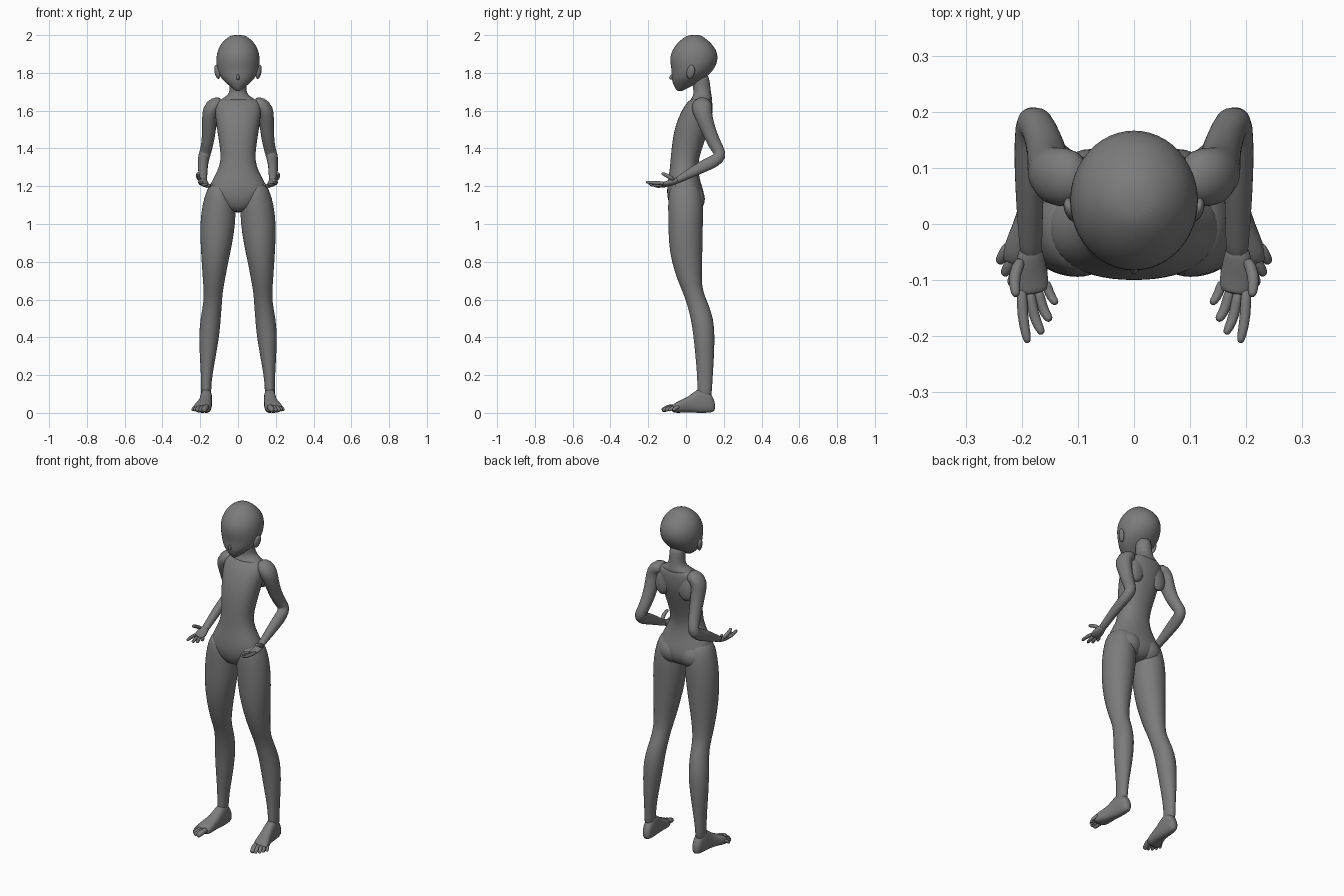
import bpy, bmesh, math
from mathutils import Vector, Matrix

# One dark grey finish for the whole figure
grey = bpy.data.materials.new("dark_grey")
grey.diffuse_color = (0.2, 0.2, 0.2, 1)


def finish(name, bm, mirror=False, subdiv=1):
    bmesh.ops.recalc_face_normals(bm, faces=bm.faces)
    me = bpy.data.meshes.new(name)
    bm.to_mesh(me)
    bm.free()
    me.materials.append(grey)
    for p in me.polygons:
        p.use_smooth = True
    ob = bpy.data.objects.new(name, me)
    bpy.context.collection.objects.link(ob)
    if mirror:
        ob.modifiers.new("mirror", 'MIRROR').use_mirror_merge = False
    if subdiv:
        ob.modifiers.new("smooth", 'SUBSURF').levels = subdiv
        ob.modifiers["smooth"].render_levels = subdiv
    return ob


def loft(name, rings, mirror=False, n=20, p=2.0):
    """Skin a list of (centre, half-axis u, half-axis v) rings."""
    bm = bmesh.new()
    rows = []
    for c, u, v in rings:
        row = []
        for i in range(n):
            a = 2 * math.pi * i / n
            x, y = [math.copysign(abs(t) ** (2 / p), t) for t in (math.cos(a), math.sin(a))]
            row.append(bm.verts.new(Vector(c) + Vector(u) * x + Vector(v) * y))
        rows.append(row)
    for a, b in zip(rows, rows[1:]):
        for i in range(n):
            j = (i + 1) % n
            bm.faces.new((a[i], a[j], b[j], b[i]))
    bm.faces.new(rows[0])
    bm.faces.new(rows[-1])
    return finish(name, bm, mirror)


def level(z, y0, y1, rx, cx=0.0):
    """Horizontal ring from its depth range and half width."""
    return ((cx, (y0 + y1) / 2, z), (rx, 0, 0), (0, (y1 - y0) / 2, 0))


def tube(name, pts, start_u, n=12):
    """Mirrored limb along a path of (x, y, z, radius u, radius v)."""
    cs = [Vector(q[:3]) for q in pts]
    u = Vector(start_u)
    rings = []
    for i, q in enumerate(pts):
        t = (cs[min(i + 1, len(cs) - 1)] - cs[max(i - 1, 0)]).normalized()
        u = (u - t * u.dot(t)).normalized()
        rings.append((cs[i], u * q[3], t.cross(u) * q[4]))
    return loft(name, rings, True, n)


def ellipsoid(name, c, r, rot=(0, 0, 0), mirror=True):
    bm = bmesh.new()
    m = Matrix.Translation(c)
    for ang, ax in zip(rot, 'XYZ'):
        m = m @ Matrix.Rotation(ang, 4, ax)
    bmesh.ops.create_uvsphere(bm, u_segments=20, v_segments=12, radius=1,
                              matrix=m @ Matrix.Diagonal((*r, 1)))
    return finish(name, bm, mirror, 0)


# Head: skull tapering to a small pointed chin
loft("head", [level(*r) for r in (
    (2.002, .015, .075, .03), (1.985, -.015, .1, .06), (1.96, -.045, .132, .086),
    (1.925, -.072, .16, .107), (1.885, -.086, .171, .116), (1.845, -.083, .163, .115),
    (1.81, -.076, .142, .109), (1.78, -.077, .112, .095), (1.755, -.074, .075, .074),
    (1.735, -.066, .045, .05), (1.715, -.055, .0, .026), (1.703, -.045, -.02, .01))], n=24)
loft("nose", [((0, -.066, 1.80), (.004, 0, 0), (0, .006, 0)),
              ((0, -.079, 1.775), (.01, 0, 0), (0, .018, 0)),
              ((0, -.07, 1.762), (.01, 0, 0), (0, .012, 0))], n=8)
ellipsoid("ear", (.11, .025, 1.805), (.013, .022, .038), (-.2, .2, -.3))

# Neck flaring into the collar
loft("neck", [level(*r) for r in (
    (1.80, .035, .115, .042), (1.76, .033, .126, .044), (1.72, .037, .13, .044),
    (1.69, .04, .134, .048), (1.672, .033, .137, .068), (1.658, .022, .14, .1),
    (1.63, .02, .13, .1))])

# Torso from collar to crotch
loft("torso", [level(*r) for r in (
    (1.667, .035, .132, .085), (1.65, .01, .14, .118), (1.61, -.018, .142, .125),
    (1.56, -.042, .138, .119), (1.5, -.062, .121, .111), (1.42, -.075, .092, .098),
    (1.34, -.082, .066, .089), (1.28, -.087, .064, .108), (1.22, -.098, .078, .144),
    (1.17, -.102, .095, .162), (1.13, -.097, .1, .145), (1.09, -.082, .088, .095),
    (1.06, -.055, .055, .035))], n=28, p=2.2)
ellipsoid("buttock", (.066, .02, 1.132), (.082, .08, .078))
ellipsoid("shoulder_blade", (.07, .103, 1.575), (.055, .03, .085), (.1, -.2, 0))

# Legs from hip to ankle
loft("leg", [level(*r) for r in (
    (1.22, -.07, .055, .045, .1), (1.17, -.093, .08, .073, .097), (1.1, -.096, .092, .09, .1),
    (1.0, -.094, .09, .094, .108), (.9, -.092, .088, .085, .114), (.8, -.077, .086, .071, .122),
    (.7, -.044, .083, .058, .128), (.64, -.018, .09, .05, .131), (.58, .005, .118, .049, .134),
    (.5, .025, .145, .054, .145), (.42, .038, .152, .055, .152), (.3, .05, .149, .043, .16),
    (.2, .059, .142, .03, .166), (.13, .06, .138, .027, .169), (.07, .06, .135, .027, .169))],
    True, 24)


# Feet, lofted from heel to ball
def foot_ring(y, cx, rx, z0, z1):
    return ((cx, y, (z0 + z1) / 2), (rx, 0, 0), (0, 0, (z1 - z0) / 2))


loft("foot", [foot_ring(*r) for r in (
    (.155, .164, .016, .012, .05), (.137, .165, .027, .002, .1), (.1, .167, .031, -.001, .135),
    (.06, .169, .032, -.001, .128), (.02, .173, .035, .003, .09), (-.02, .182, .043, .001, .072),
    (-.05, .189, .047, -.001, .056), (-.078, .193, .042, .004, .042))], True, 20, 2.5)
for i, (bx, by, tx, ty, r) in enumerate((
        (.163, -.06, .182, -.128, .016), (.182, -.065, .203, -.125, .011),
        (.198, -.06, .22, -.11, .011), (.212, -.05, .232, -.092, .01),
        (.223, -.035, .241, -.07, .01))):
    tube(f"toe_{i + 1}", [(bx, by, .034, r, r * 1.1),
                          ((bx + tx) / 2, (by + ty) / 2, .028, r, r),
                          (bx * .15 + tx * .85, by * .15 + ty * .85, .016, r, r),
                          (tx, ty, .013, r * .6, r * .6)], (1, 0, 0), 10)

# Arms: rounded shoulder, bent elbow, forearm reaching forward
tube("arm", [(.08, .088, 1.645, .035, .028), (.12, .084, 1.637, .055, .042),
             (.148, .083, 1.605, .054, .045), (.151, .1, 1.55, .043, .04),
             (.156, .133, 1.46, .037, .035), (.168, .168, 1.395, .034, .031),
             (.179, .186, 1.362, .036, .032), (.184, .152, 1.333, .036, .029),
             (.186, .1, 1.31, .034, .027), (.186, .03, 1.273, .027, .024),
             (.184, -.04, 1.234, .018, .021), (.183, -.06, 1.225, .016, .02)],
     (0, 1, 0), 16)

# Hands: palm up, thumb outside, fingers fanned forward
tube("palm", [(.184, -.035, 1.235, .019, .016), (.185, -.06, 1.226, .026, .018),
              (.183, -.09, 1.215, .031, .016), (.179, -.115, 1.21, .029, .012),
              (.177, -.125, 1.21, .023, .01)], (1, 0, .25), 14)
fingers = {
    "thumb": ((.2, -.06, 1.232), (.215, -.092, 1.252), (.21, -.13, 1.27), .011),
    "index_finger": ((.2, -.11, 1.216), (.199, -.165, 1.218), (.189, -.213, 1.222), .01),
    "middle_finger": ((.186, -.115, 1.211), (.18, -.162, 1.203), (.163, -.197, 1.212), .01),
    "ring_finger": ((.172, -.113, 1.206), (.164, -.15, 1.198), (.149, -.173, 1.208), .01),
    "little_finger": ((.158, -.1, 1.205), (.151, -.125, 1.2), (.138, -.143, 1.21), .009)}
for name, (a, b, c, r) in fingers.items():
    a, b, c = Vector(a), Vector(b), Vector(c)
    tube(name, [(*a, r * 1.1, r * 1.1), (*b, r, r), (*b.lerp(c, .75), r * .9, r * .9),
                (*c, r * .5, r * .5)], (1, 0, 0), 10)
